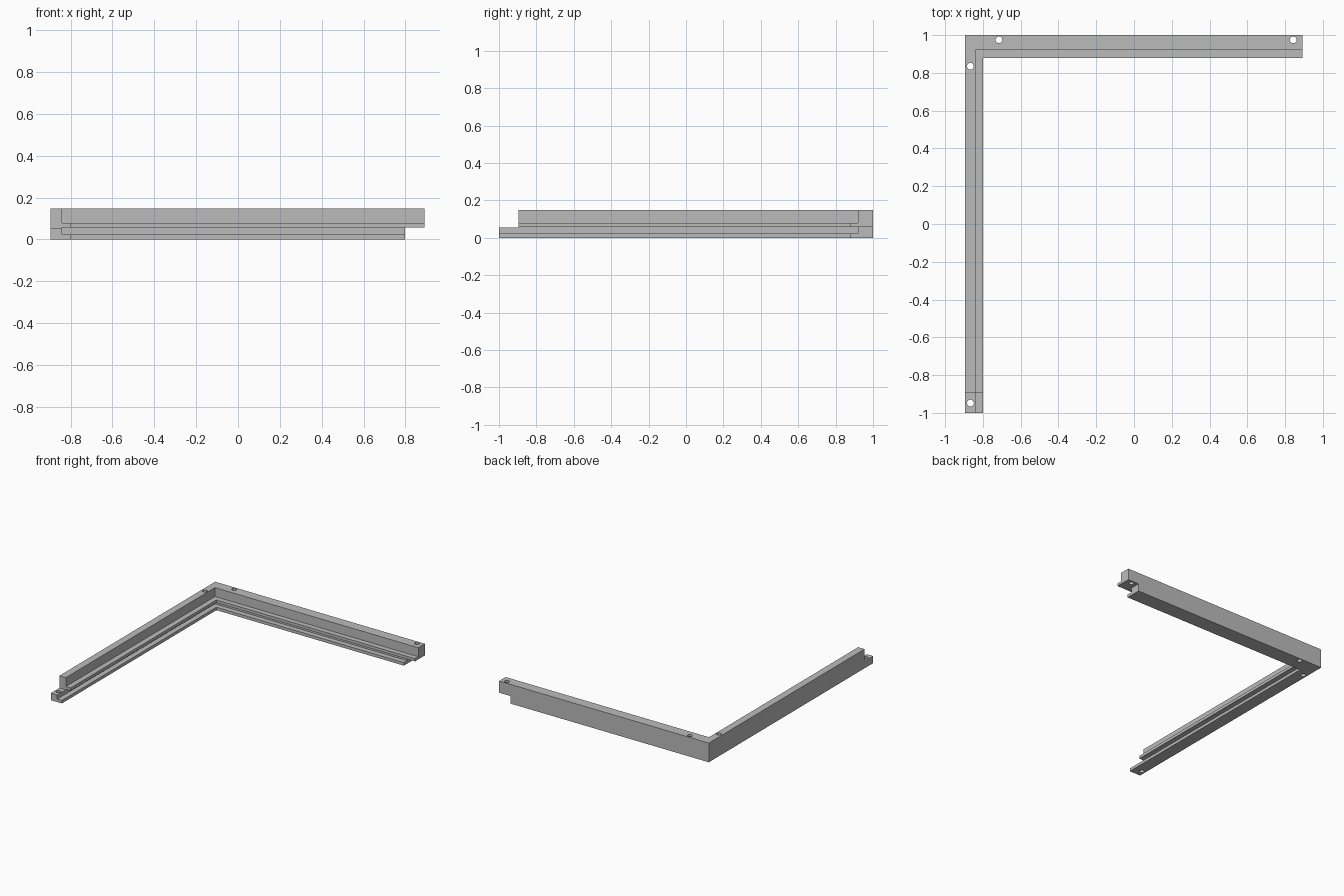
import bpy, bmesh

if "Cube" in bpy.data.objects:
    bpy.data.objects.remove(bpy.data.objects["Cube"])

grey = bpy.data.materials.new("concrete grey")
grey.diffuse_color = (0.5, 0.5, 0.5, 1)
grey.use_nodes = True
grey.node_tree.nodes["Principled BSDF"].inputs["Base Color"].default_value = grey.diffuse_color

# Depth levels of the section: outer wall, inner wall, ledge edge
LEFT_X = (-0.895, -0.84, -0.80)
BACK_Y = (1.0, 0.92, 0.88)
FRONT_Y, RIGHT_X, TOP = -1.0, 0.892, 0.148

# Rail section as (depth level, height): two ledges with a groove between
SECTION = [(0, 0), (2, 0), (2, 0.023), (1, 0.023), (1, 0.057),
           (2, 0.057), (2, 0.079), (1, 0.079), (1, TOP), (0, TOP)]

# Corner frame: section swept from the front end, round the mitre, to the right end
bm = bmesh.new()
rings = [[bm.verts.new((LEFT_X[k], FRONT_Y, z)) for k, z in SECTION],
         [bm.verts.new((LEFT_X[k], BACK_Y[k], z)) for k, z in SECTION],
         [bm.verts.new((RIGHT_X, BACK_Y[k], z)) for k, z in SECTION]]
n = len(SECTION)
for a, b in zip(rings, rings[1:]):
    for i in range(n):
        j = (i + 1) % n
        bm.faces.new((a[i], a[j], b[j], b[i]))
bm.faces.new(rings[0])
bm.faces.new(rings[-1])
bmesh.ops.recalc_face_normals(bm, faces=bm.faces)
mesh = bpy.data.meshes.new("corner_frame")
bm.to_mesh(mesh)
bm.free()
mesh.materials.append(grey)
frame = bpy.data.objects.new("corner_frame", mesh)
bpy.context.collection.objects.link(frame)


def cut(cutter):
    """Subtract the active cutter from the frame, then discard it."""
    cutter.hide_render = True
    cutter.data.materials.append(grey)
    mod = frame.modifiers.new("cut", 'BOOLEAN')
    mod.operation, mod.solver, mod.object = 'DIFFERENCE', 'EXACT', cutter
    bpy.context.view_layer.objects.active = frame
    bpy.ops.object.modifier_apply(modifier=mod.name)
    bpy.data.objects.remove(cutter, do_unlink=True)


def cut_box(lo, hi):
    bpy.ops.mesh.primitive_cube_add(size=1, location=[(a + b) / 2 for a, b in zip(lo, hi)])
    box = bpy.context.object
    box.scale = [b - a for a, b in zip(lo, hi)]
    bpy.context.view_layer.update()
    cut(box)


# Half-lap joints: front end keeps its lower half, right end its upper half
cut_box((-1.1, -1.2, 0.054), (-0.7, -0.895, 0.3))
cut_box((0.797, 0.7, -0.2), (1.1, 1.2, 0.058))

# Bolt holes
for x, y in [(-0.715, 0.975), (0.843, 0.975), (-0.866, 0.835), (-0.866, -0.948)]:
    bpy.ops.mesh.primitive_cylinder_add(vertices=16, radius=0.018, depth=0.6, location=(x, y, 0.07))
    cut(bpy.context.object)

# Plain flat faces in one colour
for p in frame.data.polygons:
    p.material_index = 0
    p.use_smooth = False
